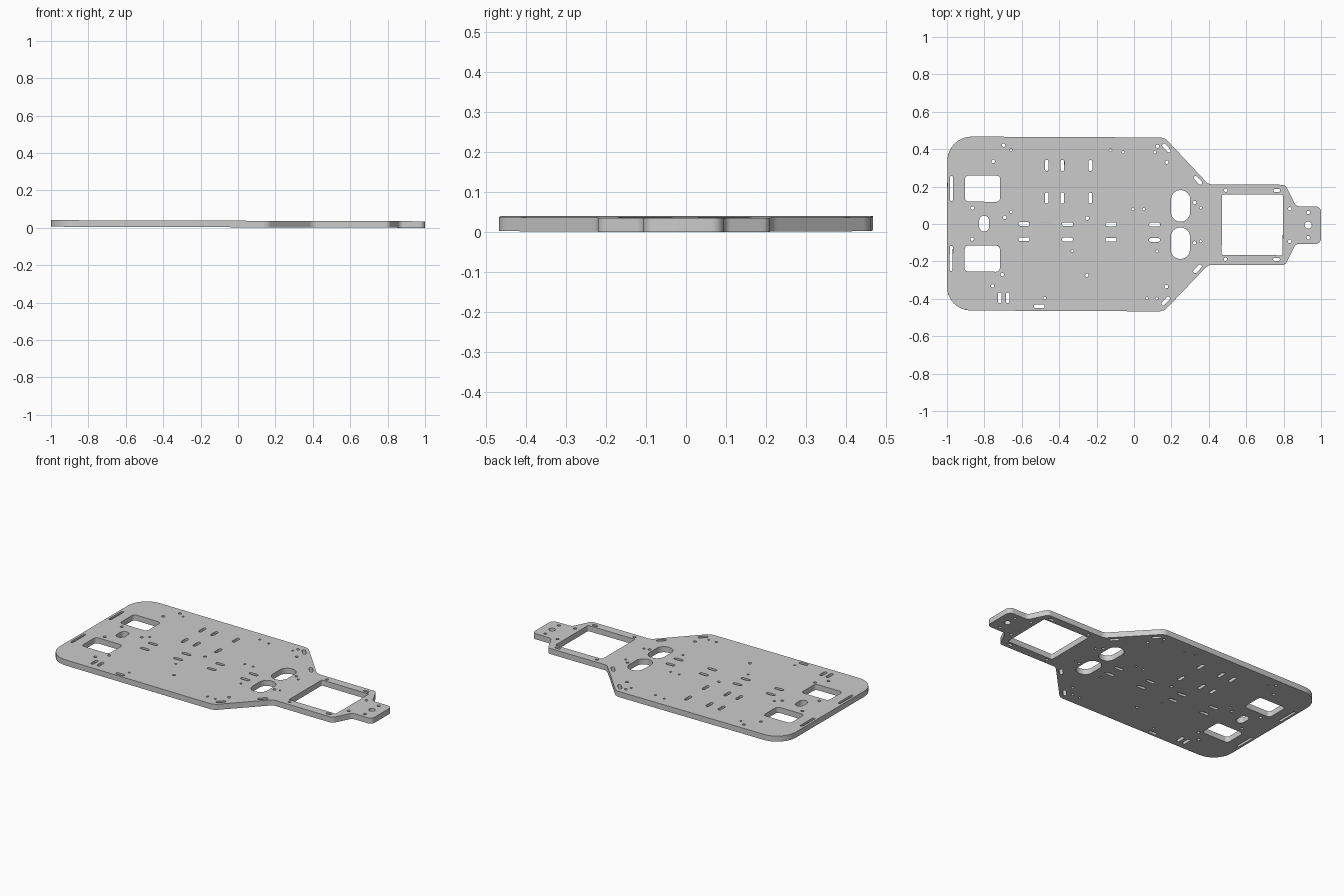
import bpy, bmesh
from math import pi, cos, sin, tan, radians
from mathutils import Vector, Matrix

if "Cube" in bpy.data.objects:
    bpy.data.objects.remove(bpy.data.objects["Cube"])

THICK = 0.035
loops = []


def fillet(corners, steps=8):
    """Round every (x, y, radius) corner of a closed polygon."""
    out = []
    n = len(corners)
    for i, (x, y, r) in enumerate(corners):
        p = Vector((x, y))
        a = (Vector(corners[i - 1][:2]) - p).normalized()
        b = (Vector(corners[(i + 1) % n][:2]) - p).normalized()
        half = a.angle(b) / 2
        centre = p + (a + b).normalized() * (r / sin(half))
        t0 = p + a * (r / tan(half)) - centre
        t1 = p + b * (r / tan(half)) - centre
        sweep = t0.angle_signed(t1)
        for k in range(steps + 1):
            out.append(centre + Matrix.Rotation(-sweep * k / steps, 2) @ t0)
    return out


def slot(x, y, w, h, r=None, deg=0, mirror=False):
    """Rounded rectangular opening, a full stadium by default."""
    r = min(w, h) * 0.49 if r is None else r
    pts = fillet([(-w / 2, -h / 2, r), (w / 2, -h / 2, r), (w / 2, h / 2, r), (-w / 2, h / 2, r)], 6)
    rot = Matrix.Rotation(radians(deg), 2)
    loops.append([rot @ p + Vector((x, y)) for p in pts])
    if mirror:
        slot(x, -y, w, h, r, -deg)


def hole(x, y, r=0.0095, n=16):
    loops.append([Vector((x + r * cos(2 * pi * k / n), y + r * sin(2 * pi * k / n))) for k in range(n)])


# outer outline: wide body, tapered shoulder, neck and tip
half = [(1, 0.1, 0.03), (0.865, 0.1, 0.03), (0.808, 0.215, 0.03), (0.397, 0.215, 0.05),
        (0.16, 0.465, 0.06), (-1, 0.465, 0.13)]
loops.append(fillet(half + [(x, -y, r) for x, y, r in reversed(half)]))

# large openings
slot(0.632, 0, 0.326, 0.324, 0.008)
slot(0.248, 0.1, 0.102, 0.168, 0.049, mirror=True)
slot(-0.811, 0.187, 0.188, 0.14, 0.02, mirror=True)
slot(-0.802, 0, 0.053, 0.085)

# edge slots in mirrored pairs
slot(-0.977, 0.187, 0.016, 0.135, mirror=True)
slot(0.171, 0.409, 0.058, 0.02, deg=-47, mirror=True)
slot(0.34, 0.237, 0.058, 0.02, deg=-47, mirror=True)
slot(0.762, 0.184, 0.036, 0.017, mirror=True)

# strap slots
for x in (-0.468, -0.385, -0.235):
    for y in (0.313, 0.139):
        slot(x, y, 0.02, 0.06)
for x in (-0.588, -0.356, -0.123, 0.11):
    for y in (-0.001, -0.083):
        slot(x, y, 0.06, 0.02)
for x in (-0.717, -0.674):
    slot(x, -0.396, 0.02, 0.058)
slot(-0.505, -0.441, 0.058, 0.02)

# screw holes: mirrored pairs, then single ones
for x, y in ((-0.755, 0.333), (-0.866, 0.083), (0.174, 0.333), (0.489, 0.184),
             (0.832, 0.087), (0.931, 0.067)):
    hole(x, y)
    hole(x, -y)
for x, y in ((-0.7, 0.42), (-0.692, 0.034), (-0.703, -0.272), (-0.251, 0.032), (-0.251, -0.273),
             (0.123, 0.417), (0.323, 0.118), (0.323, -0.098)):
    hole(x, y)
for x, y in ((-0.66, 0.394), (-0.658, 0.064), (-0.128, 0.396), (-0.059, 0.385), (0.109, 0.385),
             (-0.008, 0.08), (0.051, 0.08), (0.356, 0.09), (0.356, -0.09), (0.123, -0.144),
             (-0.329, -0.144), (-0.476, -0.396), (0.07, -0.396), (0.123, -0.396)):
    hole(x, y, 0.007)
hole(0.931, 0, 0.019, 24)

# chassis plate: filled flat curve with openings, given thickness
curve = bpy.data.curves.new("chassis_plate", 'CURVE')
curve.dimensions = '2D'
curve.fill_mode = 'BOTH'
curve.extrude = THICK / 2
for pts in loops:
    s = curve.splines.new('POLY')
    s.points.add(len(pts) - 1)
    for sp, p in zip(s.points, pts):
        sp.co = (p.x, p.y, 0, 1)
    s.use_cyclic_u = True
plate = bpy.data.objects.new("chassis_plate", curve)
bpy.context.collection.objects.link(plate)
bpy.context.view_layer.objects.active = plate
plate.select_set(True)
bpy.ops.object.convert(target='MESH')
plate = bpy.context.view_layer.objects.active

# weld, apply the slight tilt and rest it on the ground
bm = bmesh.new()
bm.from_mesh(plate.data)
bmesh.ops.remove_doubles(bm, verts=bm.verts, dist=0.0002)
bmesh.ops.recalc_face_normals(bm, faces=bm.faces)
bm.transform(Matrix.Rotation(0.003, 4, 'Y') @ Matrix.Rotation(-0.0045, 4, 'Z'))
for i in range(3):
    vals = [v.co[i] for v in bm.verts]
    shift = min(vals) if i == 2 else (min(vals) + max(vals)) / 2
    for v in bm.verts:
        v.co[i] -= shift
bm.to_mesh(plate.data)
bm.free()
bpy.ops.object.shade_smooth_by_angle(angle=radians(30))
